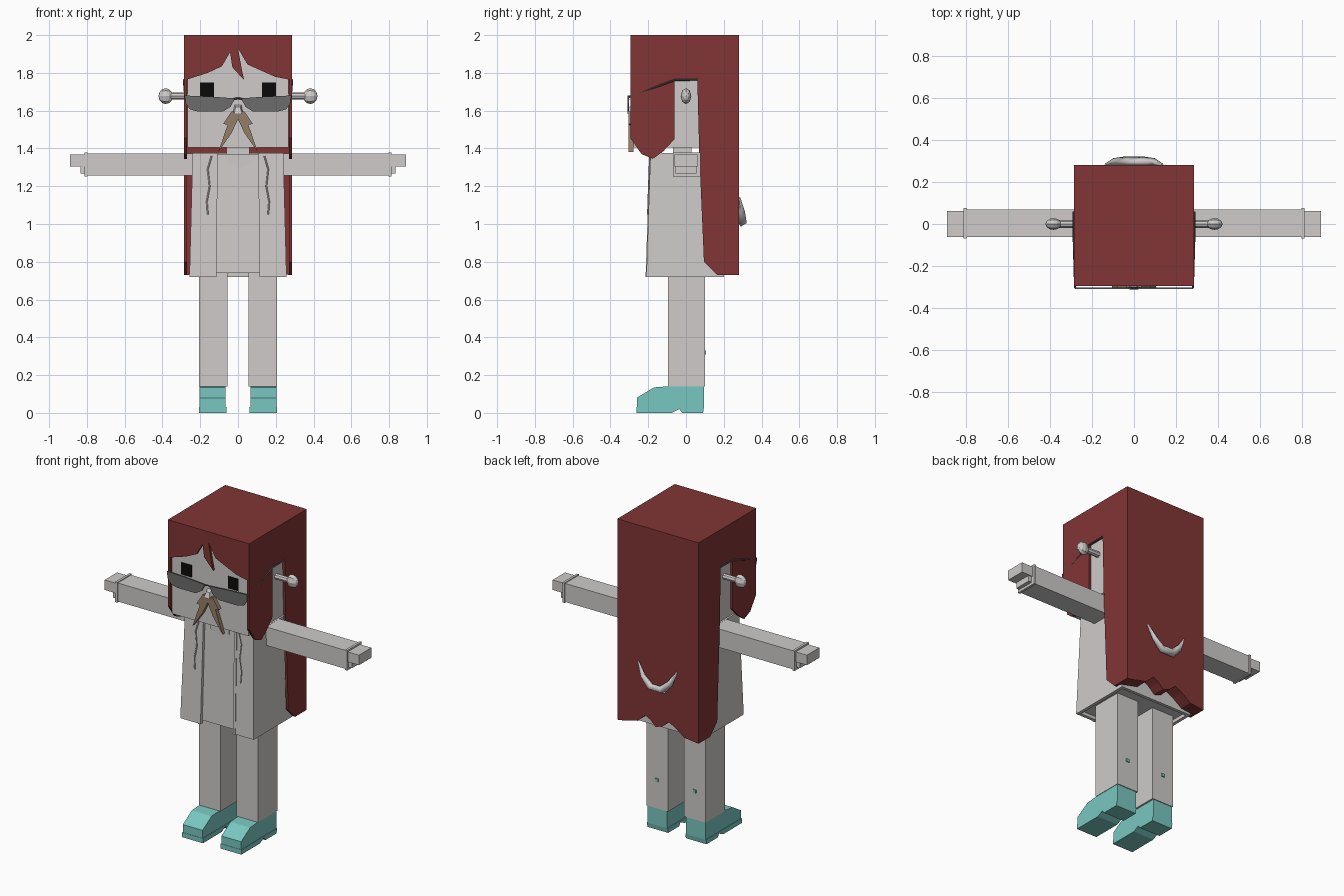
import bpy, bmesh
from mathutils import Matrix

cube = bpy.data.objects.get("Cube")
if cube:
    bpy.data.objects.remove(cube)


def material(name, rgb):
    m = bpy.data.materials.new(name)
    m.use_nodes = True
    m.diffuse_color = (*rgb, 1)
    m.node_tree.nodes["Principled BSDF"].inputs["Base Color"].default_value = (*rgb, 1)
    return m


LIGHT = material("pale_grey", (0.62, 0.60, 0.59))
RED = material("hair_red", (0.22, 0.035, 0.035))
TEAL = material("shoe_teal", (0.19, 0.57, 0.53))
BLACK = material("eye_black", (0.003, 0.003, 0.003))
LENS = material("lens_grey", (0.15, 0.15, 0.15))
FRAME = material("frame_grey", (0.08, 0.08, 0.08))
BROWN = material("moustache_brown", (0.30, 0.21, 0.14))
SIDES = (("left", 1), ("right", -1))


def finish(name, bm, mat):
    bmesh.ops.recalc_face_normals(bm, faces=bm.faces)
    mesh = bpy.data.meshes.new(name)
    bm.to_mesh(mesh)
    bm.free()
    mesh.materials.append(mat)
    obj = bpy.data.objects.new(name, mesh)
    bpy.context.collection.objects.link(obj)
    return obj


def loft(name, lower, upper, mat):
    """Closed solid between two matching outlines of 3D points."""
    bm = bmesh.new()
    a = [bm.verts.new(p) for p in lower]
    b = [bm.verts.new(p) for p in upper]
    bm.faces.new(a)
    bm.faces.new(b)
    for i in range(len(a)):
        j = (i + 1) % len(a)
        bm.faces.new((a[i], a[j], b[j], b[i]))
    return finish(name, bm, mat)


def front_plate(name, outline, y0, y1, mat):
    return loft(name, [(x, y0, z) for x, z in outline], [(x, y1, z) for x, z in outline], mat)


def side_plate(name, outline, x0, x1, mat):
    return loft(name, [(x0, y, z) for y, z in outline], [(x1, y, z) for y, z in outline], mat)


def box(name, x, y, z, mat):
    rect = [(x[0], z[0]), (x[1], z[0]), (x[1], z[1]), (x[0], z[1])]
    return front_plate(name, rect, y[0], y[1], mat)


def rise(name, bottom, z0, top, z1, mat):
    return loft(name, [(x, y, z0) for x, y in bottom], [(x, y, z1) for x, y in top], mat)


def strand(name, points, depth, mat, radii=None):
    curve = bpy.data.curves.new(name, "CURVE")
    curve.dimensions = "3D"
    curve.bevel_depth = depth
    curve.bevel_resolution = 0
    curve.use_fill_caps = True
    spline = curve.splines.new("POLY")
    spline.points.add(len(points) - 1)
    for i, p in enumerate(points):
        spline.points[i].co = (*p, 1)
        spline.points[i].radius = radii[i] if radii else 1
    curve.materials.append(mat)
    obj = bpy.data.objects.new(name, curve)
    bpy.context.collection.objects.link(obj)
    return obj


# Head and neck
box("head", (-0.268, 0.268), (-0.279, 0.2), (1.405, 1.97), LIGHT)
box("neck", (-0.06, 0.06), (-0.07, 0.03), (1.36, 1.41), LIGHT)

# Hair: top, fringe, scalloped back, side panels
W = 0.27
box("hair_top", (-W, W), (-0.28, 0.2), (1.97, 2), RED)
fringe = [(-W, 2), (-W, 1.765), (-0.16, 1.80), (-0.085, 1.835), (-0.042, 1.91),
          (-0.03, 1.83), (0.032, 1.762), (0.018, 1.83), (0, 1.93), (0.05, 1.845),
          (0.105, 1.82), (0.195, 1.78), (W, 1.765), (W, 2)]
front_plate("hair_fringe", fringe, -0.295, -0.28, RED)
hem = [(W, 2), (W, 0.73), (0.144, 0.76), (0.088, 0.81), (0.053, 0.79), (0.017, 0.755),
       (-0.03, 0.77), (-0.074, 0.81), (-0.123, 0.785), (-0.186, 0.74), (-W, 0.73), (-W, 2)]
front_plate("hair_back", hem, 0.2, 0.28, RED)
side_hair = [(-0.295, 2), (-0.295, 1.455), (-0.235, 1.37), (-0.175, 1.345), (-0.12, 1.385),
             (-0.06, 1.45), (-0.06, 1.765), (0.06, 1.765), (0.07, 1.38), (0.095, 0.80),
             (0.165, 0.73), (0.28, 0.73), (0.28, 2)]

# Jacket shell open at the front, with a shirt inside
def jacket_outline(w, front, back):
    t = 0.02
    half = [(0.12, front + t), (0.12, front), (w, front), (w, back)]
    inner = [(w - t, back - t), (w - t, front + t)]
    mirror = lambda pts: [(-x, y) for x, y in reversed(pts)]
    return half + mirror(half) + mirror(inner) + inner


rise("jacket", jacket_outline(0.257, -0.21, 0.2), 0.72,
     jacket_outline(0.24, -0.188, 0.19), 1.375, LIGHT)
rise("shirt", [(-0.235, -0.195), (0.235, -0.195), (0.235, 0.18), (-0.235, 0.18)], 0.74,
     [(-0.225, -0.175), (0.225, -0.175), (0.225, 0.175), (-0.225, 0.175)], 1.37, LIGHT)
collar = [(-0.065, 1.37), (-0.065, 1.325), (0, 1.295), (0.065, 1.325), (0.065, 1.37)]
front_plate("shirt_collar", collar, -0.183, -0.17, LIGHT)

lens = [(0.015, 1.665), (0.15, 1.675), (0.28, 1.68), (0.278, 1.64), (0.255, 1.607),
        (0.21, 1.595), (0.08, 1.595), (0.04, 1.62)]
tash = [(0, 1.595), (0.035, 1.595), (0.078, 1.53), (0.055, 1.525), (0.105, 1.38),
        (0.035, 1.48), (0, 1.555)]
shoe = [(-0.26, 0.03), (-0.26, 0.08), (-0.17, 0.135), (-0.1, 0.14), (0.095, 0.14), (0.095, 0.03)]
sole = [(-0.262, 0), (-0.262, 0.03), (0.095, 0.03), (0.09, 0), (-0.02, 0), (-0.035, 0.02), (-0.075, 0)]

for side, s in SIDES:
    def sbox(name, x, y, z, mat):
        return box(f"{side}_{name}", (s * x[0], s * x[1]), y, z, mat)

    def flip(points):
        return [(s * p[0], *p[1:]) for p in points]

    side_plate(f"{side}_side_hair", side_hair, s * W, s * 0.285, RED)

    # Face details
    sbox("eye", (0.128, 0.2), (-0.283, -0.278), (1.672, 1.748), BLACK)
    front_plate(f"{side}_lens", flip(lens), -0.309, -0.301, LENS)
    front_plate(f"{side}_moustache", flip(tash), -0.304, -0.279, BROWN)
    strand(f"{side}_temple", flip([(0.28, -0.305, 1.672), (0.287, -0.06, 1.762),
                                   (0.287, 0.06, 1.764)]), 0.005, FRAME)

    # Stalk ear with a ball end
    bm = bmesh.new()
    bmesh.ops.create_cone(bm, cap_ends=True, segments=8, radius1=0.018, radius2=0.018, depth=0.1,
                          matrix=Matrix.Translation((s * 0.305, 0, 1.677))
                          @ Matrix.Rotation(1.5708, 4, "Y"))
    bmesh.ops.create_uvsphere(bm, u_segments=8, v_segments=6, radius=1,
                              matrix=Matrix.Translation((s * 0.383, 0, 1.677))
                              @ Matrix.Rotation(1.5708, 4, "Y")
                              @ Matrix.Diagonal((0.042, 0.028, 0.038, 1)))
    finish(f"{side}_ear", bm, LIGHT)

    # Jacket edge trim and drawstring
    rise(f"{side}_jacket_trim", flip([(0.113, -0.214), (0.13, -0.214), (0.13, -0.19), (0.113, -0.19)]),
         0.72, flip([(0.108, -0.192), (0.125, -0.192), (0.125, -0.17), (0.108, -0.17)]), 1.375, LIGHT)
    strand(f"{side}_drawstring", flip([(0.14, -0.191, 1.36), (0.16, -0.194, 1.29), (0.15, -0.197, 1.2),
                                       (0.165, -0.2, 1.12), (0.16, -0.202, 1.05)]), 0.004, LIGHT)

    # Arm, cuff and stepped hand
    sbox("arm", (0.22, 0.8), (-0.063, 0.07), (1.257, 1.374), LIGHT)
    sbox("cuff", (0.797, 0.812), (-0.068, 0.076), (1.252, 1.379), LIGHT)
    sbox("fingers", (0.81, 0.89), (-0.062, 0.062), (1.305, 1.368), LIGHT)
    sbox("palm", (0.81, 0.835), (-0.055, 0.055), (1.268, 1.306), LIGHT)

    # Leg, calf dot and shoe
    sbox("leg", (0.055, 0.207), (-0.095, 0.1), (0.14, 0.76), LIGHT)
    sbox("calf_dot", (0.122, 0.142), (0.1, 0.106), (0.31, 0.33), TEAL)
    side_plate(f"{side}_shoe", shoe, s * 0.066, s * 0.204, TEAL)
    side_plate(f"{side}_sole", sole, s * 0.062, s * 0.207, TEAL)

# Nose and glasses bridge
loft("nose", [(-0.028, -0.279, 1.58), (0.028, -0.279, 1.58), (0.018, -0.279, 1.63), (-0.018, -0.279, 1.63)],
     [(-0.02, -0.312, 1.585), (0.02, -0.312, 1.585), (0.012, -0.3, 1.62), (-0.012, -0.3, 1.62)], LIGHT)
strand("glasses_bridge", [(-0.03, -0.305, 1.66), (0, -0.306, 1.666), (0.03, -0.305, 1.66)], 0.005, FRAME)

# Crescent ornament on the back of the hair
strand("back_crescent", [(-0.135, 0.283, 1.14), (-0.095, 0.295, 1.065), (-0.04, 0.296, 1.01),
                         (0.04, 0.296, 1.01), (0.095, 0.295, 1.065), (0.135, 0.283, 1.14)],
       0.026, LIGHT, (0.2, 0.7, 1, 1, 0.7, 0.2))
